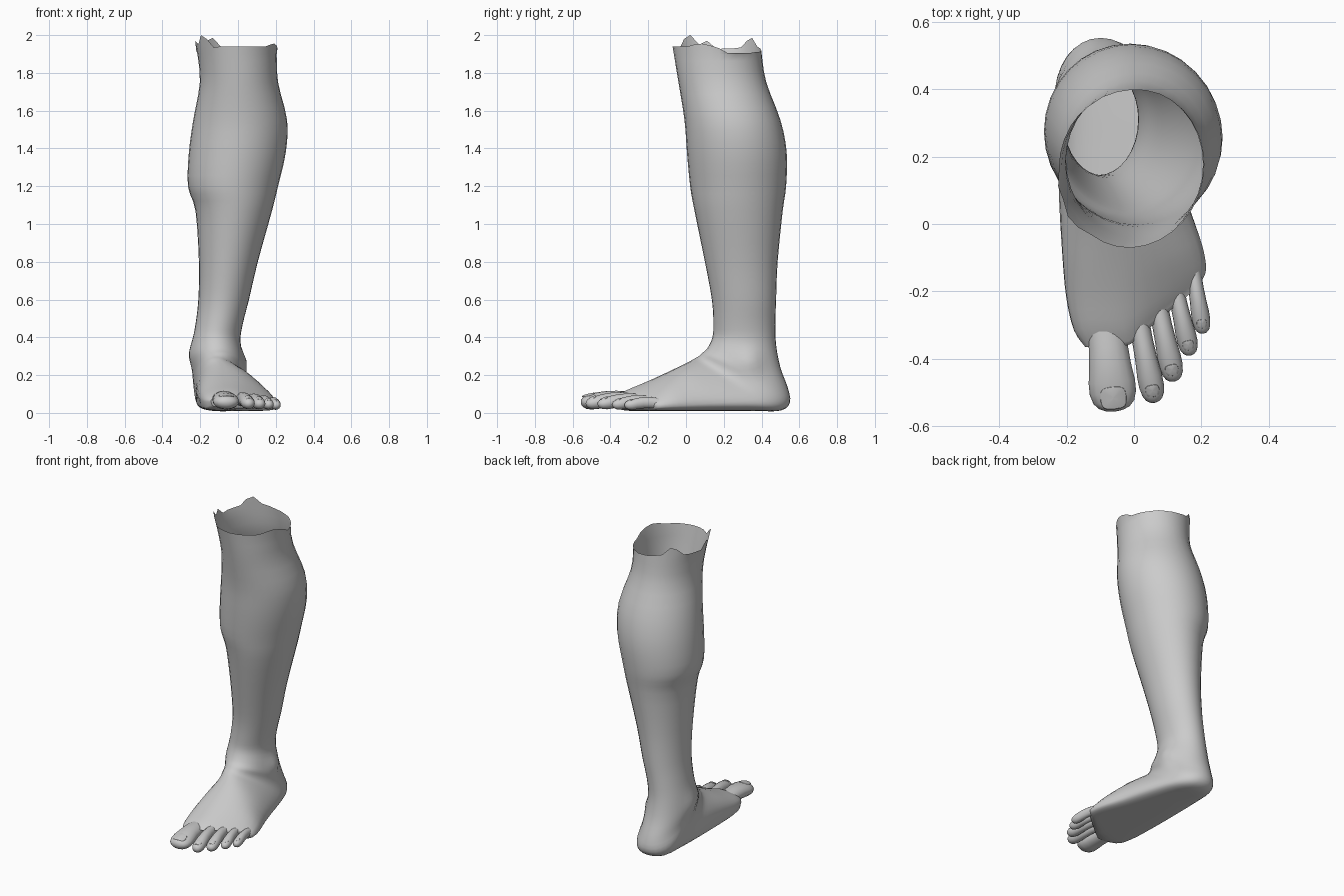
import bpy, bmesh
from math import sin, cos, pi, exp, radians
from mathutils import Vector

if "Cube" in bpy.data.objects:
    bpy.data.objects.remove(bpy.data.objects["Cube"])

SEG = 32


def loft(name, rings, cap_start=False, cap_end=False, angle=60):
    bm = bmesh.new()
    vs = [[bm.verts.new(p) for p in r] for r in rings]
    for a, b in zip(vs, vs[1:]):
        n = len(a)
        for i in range(n):
            j = (i + 1) % n
            bm.faces.new((a[i], a[j], b[j], b[i]))
    if cap_start:
        bm.faces.new(vs[0])
    if cap_end:
        bm.faces.new(vs[-1])
    bmesh.ops.recalc_face_normals(bm, faces=bm.faces)
    me = bpy.data.meshes.new(name)
    bm.to_mesh(me)
    bm.free()
    ob = bpy.data.objects.new(name, me)
    bpy.context.collection.objects.link(ob)
    bpy.context.view_layer.objects.active = ob
    ob.select_set(True)
    bpy.ops.object.shade_smooth_by_angle(angle=radians(angle))
    ob.select_set(False)
    return ob


def smooth_rows(rows, steps):
    # Catmull-Rom through the section parameters
    out = []
    for i in range(len(rows) - 1):
        p = [rows[max(0, min(len(rows) - 1, i + k))] for k in (-1, 0, 1, 2)]
        for s in range(steps):
            t = s / steps
            out.append([0.5 * (2 * b + (c - a) * t + (2 * a - 5 * b + 4 * c - d) * t * t
                               + (3 * b - a - 3 * c + d) * t ** 3) for a, b, c, d in zip(*p)])
    return out + [list(rows[-1])]


def section(row):
    fy, fz, by, bz, x0, x1, eq, lean, n = row
    cx, w = (x0 + x1) / 2, (x1 - x0) / 2
    skew = 0.85 * max(0, min(1, (-fy - 0.05) / 0.3))
    ring = []
    for i in range(SEG):
        a = 2 * pi * i / SEG
        c, s = cos(a), sin(a)
        if s < 0:       # sole / back half is squarer
            c = abs(c) ** (2 / n) * (1 if c > 0 else -1)
            s = -abs(s) ** (2 / n)
        x = cx + w * c + lean * max(0, s)
        t = eq * (1 - s) if s >= 0 else eq + (1 - eq) * -s
        y, z = fy + (by - fy) * t, fz + (bz - fz) * t
        y += skew * max(0, x + 0.02)
        # ankle bones
        for bx, yy, zz, amp in ((1, 0.34, 0.27, 0.022), (-1, 0.29, 0.32, 0.012)):
            if (x - cx) * bx > 0:
                x += bx * amp * exp(-((y - yy) ** 2 + (z - zz) ** 2) / 0.0035)
        ring.append(Vector((x, y, max(z, 0.0))))
    return ring


# Leg: z, x min, x max, y front, y back
leg = [
    (1.90, -.215, .205, -.065, .40), (1.75, -.202, .212, -.04, .425),
    (1.55, -.237, .26, -.008, .50), (1.38, -.26, .253, .005, .533),
    (1.20, -.265, .212, .022, .53), (1.07, -.225, .18, .045, .512),
    (.80, -.207, .105, .10, .485), (.60, -.21, .058, .137, .477),
    (.47, -.225, .025, .145, .473)]
# Foot: top y z, bottom y z, x min, x max, equator, lean, squareness
foot = [
    (.14, .40, .477, .36, -.24, .012, .5, 0, 2),
    (.115, .345, .50, .24, -.25, .025, .5, 0, 2),
    (.09, .32, .54, .13, -.243, .035, .5, 0, 2),
    (.07, .302, .55, .055, -.237, .045, .6, -.01, 2.2),
    (.05, .29, .50, .012, -.23, .06, .65, -.02, 2.6),
    (.02, .273, .36, .01, -.225, .095, .7, -.02, 3),
    (-.03, .248, .15, .01, -.22, .145, .72, -.03, 3.5),
    (-.12, .205, -.07, .01, -.207, .195, .75, -.05, 4),
    (-.22, .16, -.22, .01, -.195, .212, .75, -.05, 4),
    (-.31, .122, -.32, .012, -.172, .212, .7, -.05, 4),
    (-.365, .092, -.365, .025, -.14, .20, .6, -.04, 3)]
rows = [(y0, z, y1, z, x0, x1, .5, 0, 2) for z, x0, x1, y0, y1 in leg] + foot
rings = [section(r) for r in smooth_rows(rows, 3)]

# Torn upper rim: one height per column
rim = [1.93, 1.945, 1.955, 1.95] + [1.94] * 7 + [1.935, 1.98, 2.0, 1.95, 1.97,
       1.925, 1.93, 1.93, 1.935, 1.97, 1.985, 1.94, 1.93,
       1.92, 1.915, 1.91, 1.91, 1.905, 1.90, 1.895, 1.895]
top = []
for p, q, z in zip(rings[0], rings[1], rim):
    d = (p - q) / (p.z - q.z)
    z = max(z, 1.904)
    v = p + d * (z - p.z)
    top.append(Vector((v.x * 1.02, v.y, z)))
loft("leg_and_foot", [top] + rings, cap_end=True)

# Toes: (base x, y), (tip x, y), half width, half height, base z
PROFILE = [(0, .85, 1.0), (.3, .84, 1.0), (.5, .9, 1.02), (.68, 1.0, 1.0), (.8, 1.0, .95),
           (.9, .88, .82), (.96, .66, .6), (.99, .38, .35), (1, .12, .1)]
toes = [
    ("big_toe", (-.085, -.28), (-.057, -.556), .069, .044, .068),
    ("second_toe", (.012, -.28), (.062, -.53), .037, .036, .072),
    ("third_toe", (.068, -.23), (.12, -.467), .035, .034, .066),
    ("fourth_toe", (.12, -.18), (.168, -.39), .030, .031, .058),
    ("little_toe", (.174, -.13), (.206, -.325), .027, .029, .048)]

for name, b, e, w, h, zb in toes:
    B, E = Vector((*b, zb)), Vector((*e, h + .012))
    fwd = (E - B).normalized()
    side = Vector((-fwd.y, fwd.x, 0)).normalized()
    up = side.cross(fwd)
    if up.z < 0:
        up = -up
    rs = []
    for t, kw, kh in PROFILE:
        c = B.lerp(E, t) + Vector((0, 0, .010 * sin(pi * min(1, t * 1.2))))
        rs.append([c + side * w * kw * cos(2 * pi * i / 16) + up * h * kh * sin(2 * pi * i / 16)
                   for i in range(16)])
    loft(name, rs, True, True)

    # Nail: thin domed plate on the toe tip
    c = B.lerp(E, .85)
    nl = w * .5
    nail = []
    for k, drop in ((.05, 0), (.6, .06), (.95, .2), (1.0, .5)):
        ring = []
        for i in range(16):
            a = 2 * pi * i / 16
            u = abs(cos(a)) ** .6 * (1 if cos(a) > 0 else -1) * k
            v = abs(sin(a)) ** .6 * (1 if sin(a) > 0 else -1) * k
            ring.append(c + side * w * .58 * u + fwd * nl * v
                        + up * h * (1.0 - .22 * u * u - .16 * v - .25 * drop))
        nail.append(ring)
    loft(name + "_nail", nail, cap_start=True, angle=35)
